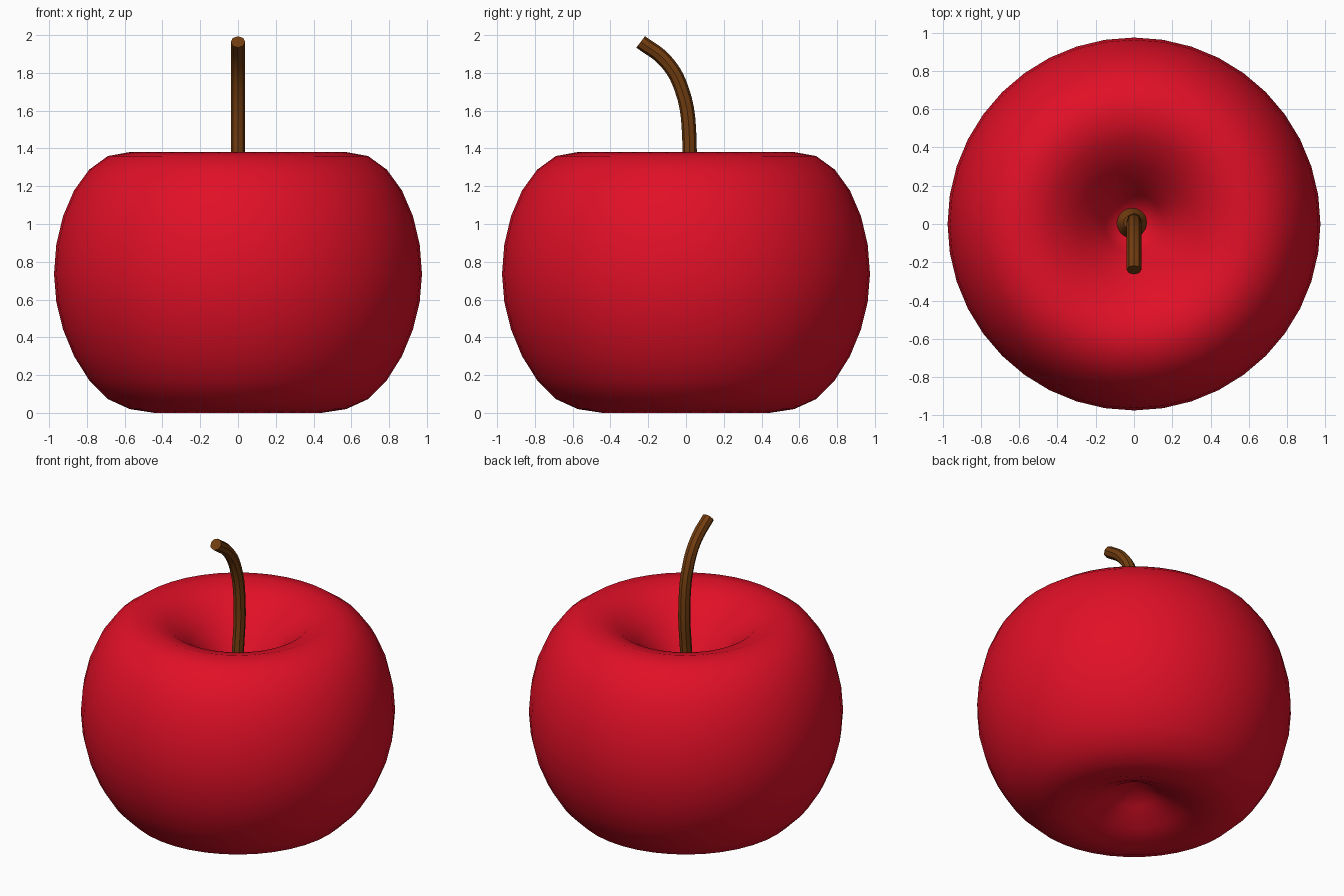
import bpy
import bmesh
from math import sin, cos, pi, radians
from mathutils import Vector, Matrix

cube = bpy.data.objects.get("Cube")
if cube:
    bpy.data.objects.remove(cube, do_unlink=True)


def make_material(name, rgb):
    mat = bpy.data.materials.new(name)
    mat.use_nodes = True
    mat.diffuse_color = (*rgb, 1)
    mat.node_tree.nodes["Principled BSDF"].inputs["Base Color"].default_value = (*rgb, 1)
    return mat


red = make_material("apple red", (0.75, 0.005, 0.02))
brown = make_material("stem brown", (0.17, 0.047, 0.005))

SIDES = 40
RADIUS = 0.974
EQUATOR = 0.735

# Fruit profile: listed lower half, then a dimpled quarter circle above
lower_z = [0.23, 0.125, 0.05, 0.0, 0.02, 0.073, 0.173, 0.3, 0.442, 0.588]
profile = [(RADIUS * sin(i * pi / 20), z) for i, z in enumerate(lower_z)]
for i in range(11):
    a = i * pi / 20
    profile.append((RADIUS * cos(a), EQUATOR + sin(a) - 0.96 * (1 - cos(a)) ** 2))

# Fruit body, turned around the vertical axis
bm = bmesh.new()
verts = [bm.verts.new((r, 0, z)) for r, z in profile]
edges = [bm.edges.new(pair) for pair in zip(verts, verts[1:])]
bmesh.ops.spin(bm, geom=verts + edges, cent=(0, 0, 0), axis=(0, 0, 1),
               angle=2 * pi, steps=SIDES, use_duplicate=False)
bmesh.ops.remove_doubles(bm, verts=bm.verts, dist=0.0005)
bmesh.ops.recalc_face_normals(bm, faces=bm.faces)
for face in bm.faces:
    face.smooth = True
mesh = bpy.data.meshes.new("fruit_body")
bm.to_mesh(mesh)
bm.free()
mesh.materials.append(red)
body = bpy.data.objects.new("fruit_body", mesh)
bpy.context.collection.objects.link(body)

# Curved stem, leaning to the front at its tip
path = [(-0.03, 0.8), (0.0, 1.15), (0.018, 1.45), (-0.025, 1.72),
        (-0.11, 1.865), (-0.24, 1.964)]
curve = bpy.data.curves.new("stem", "CURVE")
curve.dimensions = "3D"
curve.bevel_depth = 0.038
curve.bevel_resolution = 2
curve.resolution_u = 5
curve.use_fill_caps = True
spline = curve.splines.new("BEZIER")
spline.bezier_points.add(len(path) - 1)
for point, (y, z) in zip(spline.bezier_points, path):
    point.co = (0, y, z)
    point.handle_left_type = point.handle_right_type = "AUTO"
curve.materials.append(brown)
stem = bpy.data.objects.new("stem", curve)
bpy.context.collection.objects.link(stem)
bpy.ops.object.select_all(action="DESELECT")
stem.select_set(True)
bpy.context.view_layer.objects.active = stem
bpy.ops.object.convert(target="MESH")
bpy.ops.object.shade_smooth_by_angle(angle=radians(40))

# Flared stem foot at the bottom of the dimple
bpy.ops.mesh.primitive_cone_add(vertices=16, radius1=0.085, radius2=0.036,
                                depth=0.1, location=(-0.018, 0.008, 0.95))
foot = bpy.context.object
foot.name = "stem_foot"
foot.data.materials.append(brown)
bpy.ops.object.shade_smooth_by_angle(angle=radians(40))
